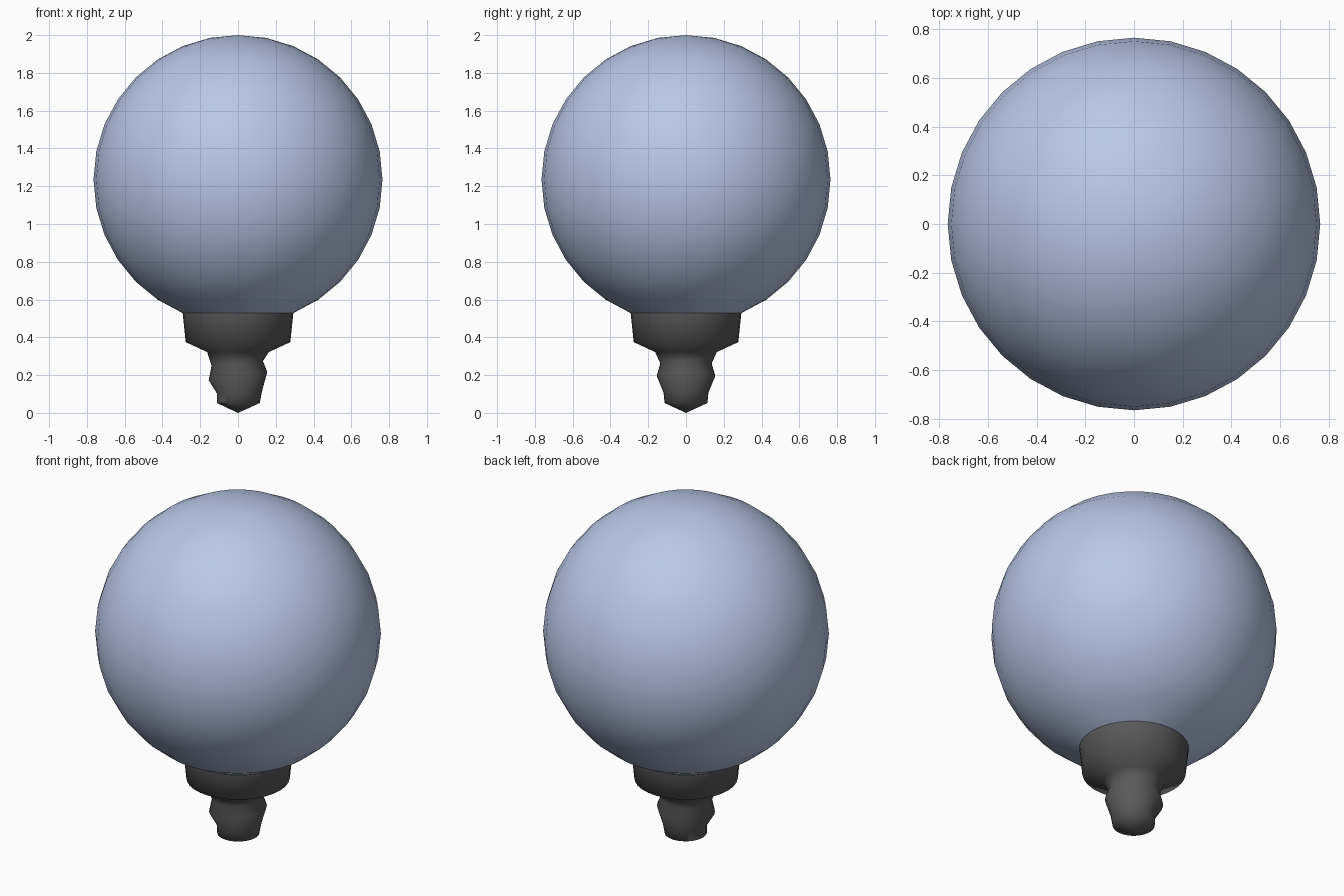
import bpy, math

if "Cube" in bpy.data.objects:
    bpy.data.objects.remove(bpy.data.objects["Cube"])

SEG = 32
R, CZ = 0.765, 1.235


def material(name, rgb):
    m = bpy.data.materials.new(name)
    m.diffuse_color = (*rgb, 1)
    m.use_nodes = True
    m.node_tree.nodes["Principled BSDF"].inputs["Base Color"].default_value = m.diffuse_color
    return m


def lathe(name, rings, mat, angle):
    """rings: (radius, z, x offset, z rise towards +x); radius 0 makes a pole."""
    verts, faces, rows = [], [], []
    for r, z, dx, rise in rings:
        n = SEG if r > 0 else 1
        row = []
        for i in range(n):
            a = 2 * math.pi * i / SEG
            row.append(len(verts))
            verts.append((r * math.cos(a) + dx, r * math.sin(a), z + rise * math.cos(a)))
        rows.append(row)
    for lo, hi in zip(rows, rows[1:]):
        for i in range(SEG):
            j = (i + 1) % SEG
            if len(lo) == 1:
                faces.append((lo[0], hi[j], hi[i]))
            elif len(hi) == 1:
                faces.append((lo[i], lo[j], hi[0]))
            else:
                faces.append((lo[i], lo[j], hi[j], hi[i]))
    me = bpy.data.meshes.new(name)
    me.from_pydata(verts, [], faces)
    me.materials.append(mat)
    ob = bpy.data.objects.new(name, me)
    bpy.context.collection.objects.link(ob)
    bpy.ops.object.select_all(action='DESELECT')
    ob.select_set(True)
    bpy.context.view_layer.objects.active = ob
    bpy.ops.object.shade_smooth_by_angle(angle=math.radians(angle))
    return ob


glass = material("pale blue glass", (0.50, 0.59, 0.82))
dark = material("dark grey metal", (0.10, 0.10, 0.10))

# Globe: sphere open where it meets the collar
globe = []
for k in range(2, 17):
    t = math.pi * k / 16
    globe.append((R * math.sin(t) if k < 16 else 0, CZ - R * math.cos(t), 0, 0))
lathe("glass_globe", globe, glass, 60)

# Collar, neck and tilted screw thread down to a pointed contact
lathe("screw_base", [
    (0, 0.0, 0, 0),
    (0.113, 0.052, 0.002, 0),
    (0.119, 0.108, 0.008, 0.006),
    (0.155, 0.195, 0, 0.022),
    (0.136, 0.262, -0.004, 0.012),
    (0.163, 0.322, 0, 0),
    (0.277, 0.375, 0, 0),
    (0.293, 0.528, 0, 0),
], dark, 62)
